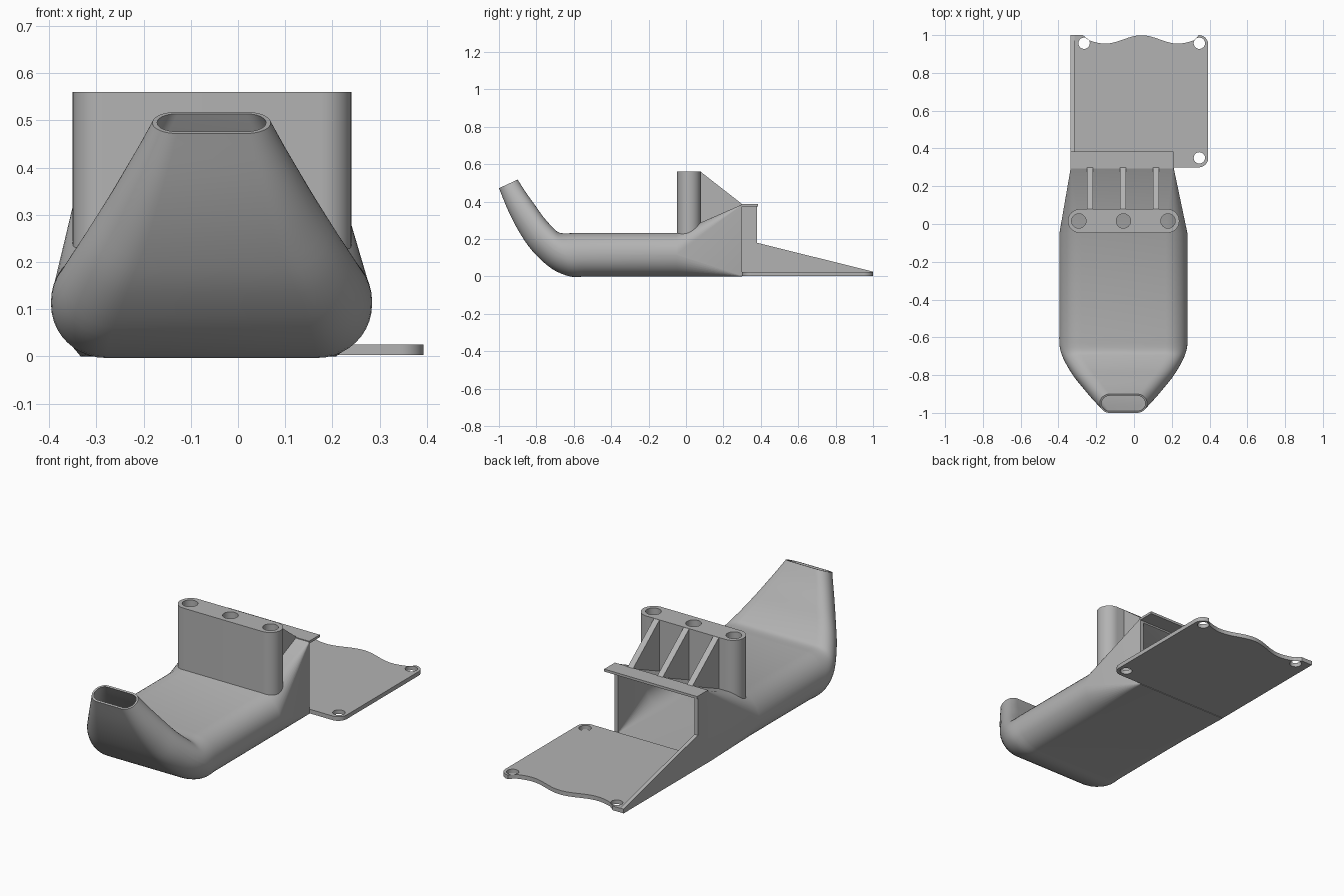
import bpy, bmesh, math
from mathutils import Matrix, Vector

cube = bpy.data.objects.get("Cube")
if cube:
    bpy.data.objects.remove(cube, do_unlink=True)

GREY = (0.45, 0.45, 0.45, 1)
mat = bpy.data.materials.new("plain_grey")
mat.use_nodes = True
mat.diffuse_color = GREY
mat.node_tree.nodes["Principled BSDF"].inputs["Base Color"].default_value = GREY
SIDEWAYS = Matrix(((0, 0, 1, 0), (1, 0, 0, 0), (0, 1, 0, 0), (0, 0, 0, 1)))
CX = -0.056


def finish(ob, angle=35):
    ob.data.materials.clear()
    ob.data.materials.append(mat)
    bpy.ops.object.select_all(action='DESELECT')
    ob.select_set(True)
    bpy.context.view_layer.objects.active = ob
    bpy.ops.object.shade_smooth_by_angle(angle=math.radians(angle))


def arc(x, y, r, a0, a1, n=12):
    """Points on an arc, angles in degrees."""
    angles = [math.radians(a0 + (a1 - a0) * i / n) for i in range(n + 1)]
    return [(x + r * math.cos(a), y + r * math.sin(a)) for a in angles]


def circle(x, y, r):
    return arc(x, y, r, 0, 360, 32)[:-1]


def slab(name, loops, low, high, basis=Matrix()):
    """Extrude an outline, with any further loops as holes."""
    cu = bpy.data.curves.new(name, 'CURVE')
    cu.dimensions, cu.fill_mode = '2D', 'BOTH'
    cu.extrude = (high - low) / 2
    for loop in loops:
        sp = cu.splines.new('POLY')
        sp.points.add(len(loop) - 1)
        for p, (x, y) in zip(sp.points, loop):
            p.co = (x, y, 0, 1)
        sp.use_cyclic_u = True
    tmp = bpy.data.objects.new(name + "_outline", cu)
    me = bpy.data.meshes.new_from_object(tmp)
    bpy.data.objects.remove(tmp)
    me.transform(basis @ Matrix.Translation((0, 0, (low + high) / 2)))
    bm = bmesh.new()
    bm.from_mesh(me)
    bmesh.ops.remove_doubles(bm, verts=bm.verts, dist=1e-5)
    bmesh.ops.recalc_face_normals(bm, faces=bm.faces)
    bm.to_mesh(me)
    bm.free()
    ob = bpy.data.objects.new(name, me)
    bpy.context.collection.objects.link(ob)
    finish(ob)
    return ob


def ring(sec, inset):
    """Rounded rectangle standing between a bottom and a top point."""
    yb, zb, yt, zt, hw, r, cx, wall = sec
    low, high = Vector((cx, yb, zb)), Vector((cx, yt, zt))
    mid, up = (low + high) / 2, (high - low).normalized()
    t = wall if inset else 0
    w, h = hw - t, (high - low).length / 2 - t
    r = max(r - t, 0.003)
    pts = []
    for k, (sx, sy) in enumerate(((1, 1), (-1, 1), (-1, -1), (1, -1))):
        pts += arc(sx * (w - r), sy * (h - r), r, 90 * k, 90 * k + 90, 10)
    return [mid + Vector((u, 0, 0)) + up * v for u, v in pts]


def catmull(a, b, c, d, t):
    return tuple(0.5 * (2 * q + (s - p) * t + (2 * p - 5 * q + 4 * s - u) * t * t
                        + (3 * q - p - 3 * s + u) * t ** 3)
                 for p, q, s, u in zip(a, b, c, d))


# Hollow duct: bottom y z, top y z, half width, corner radius, centre x, wall
inlet = (0.30, 0, 0.30, 0.385, 0.272, 0.003, -0.0625, 0.02)
neck = (-0.05, 0, -0.05, 0.232, 0.339, 0.115, CX, 0.016)
bend = [
    (-0.54, 0, -0.60, 0.232, 0.339, 0.115, CX, 0.016),
    (-0.62, 0, -0.67, 0.232, 0.338, 0.115, CX, 0.016),
    (-0.72, 0.043, -0.705, 0.255, 0.318, 0.104, CX, 0.015),
    (-0.82, 0.135, -0.76, 0.315, 0.272, 0.092, CX, 0.014),
    (-0.89, 0.235, -0.81, 0.385, 0.222, 0.082, CX, 0.012),
    (-0.95, 0.35, -0.86, 0.455, 0.172, 0.067, CX, 0.011),
    (-1.00, 0.472, -0.90, 0.518, 0.125, 0.053, CX, 0.010),
]
sections = [inlet, neck]
for i in range(len(bend) - 1):
    quad = [bend[max(0, min(len(bend) - 1, i + k))] for k in (-1, 0, 1, 2)]
    sections += [catmull(*quad, s / 4) for s in range(4)]
sections.append(bend[-1])

bm = bmesh.new()
outer = [[bm.verts.new(p) for p in ring(s, False)] for s in sections]
inner = [[bm.verts.new(p) for p in ring(s, True)] for s in sections]
path = outer + inner[::-1]
for a, b in zip(path, path[1:] + path[:1]):
    for i in range(len(a)):
        j = (i + 1) % len(a)
        bm.faces.new((a[i], a[j], b[j], b[i]))
bmesh.ops.recalc_face_normals(bm, faces=bm.faces)
me = bpy.data.meshes.new("air_duct")
bm.to_mesh(me)
bm.free()
duct = bpy.data.objects.new("air_duct", me)
bpy.context.collection.objects.link(duct)
finish(duct, 40)

# Upright mounting block with three screw holes
BY, BR = 0.016, 0.063
block = arc(0.177, BY, BR, -90, 90, 20) + arc(-0.287, BY, BR, 90, 270, 20)
slab("mounting_block", [block] + [circle(x, BY, 0.038) for x in (-0.292, CX, 0.18)],
     0.205, 0.56)

# Three gussets behind the block
gusset = [(0.06, 0.275), (0.06, 0.56), (0.078, 0.56), (0.30, 0.387), (0.30, 0.378)]
for n, x in enumerate((-0.232, -0.058, 0.116)):
    slab(f"gusset_{n + 1}", [gusset], x - 0.016, x + 0.016, SIDEWAYS)

# Lip over the inlet
slab("inlet_lip", [[(-0.335, 0.295), (0.21, 0.295), (0.21, 0.385), (-0.335, 0.385)]],
     0.374, 0.387)

# Base plate with wavy rear edge and three holes
L, M, R = -0.335, 0.04, 0.393
wave = [(x, 0.977 + 0.022 * math.cos((x - M) / 0.193 * math.pi))
        for x in [M + 0.28 - 0.56 * i / 40 for i in range(41)]]
plate = ([(L, 0.3)] + arc(R - 0.05, 0.35, 0.05, -90, 0) + arc(R - 0.05, 0.95, 0.05, 0, 90)
         + wave + [(-0.27, 1.0), (L, 1.0)])
holes = [circle(x, y, 0.03) for x, y in ((-0.264, 0.957), (0.346, 0.957), (0.346, 0.35))]
slab("base_plate", [plate] + holes, 0.003, 0.025)

# Tapering wall along one side of the plate
wall = [(0.3, 0.003), (1.0, 0.003), (1.0, 0.026), (0.38, 0.18), (0.38, 0.38), (0.3, 0.38)]
slab("side_wall", [wall], L, L + 0.02, SIDEWAYS)
